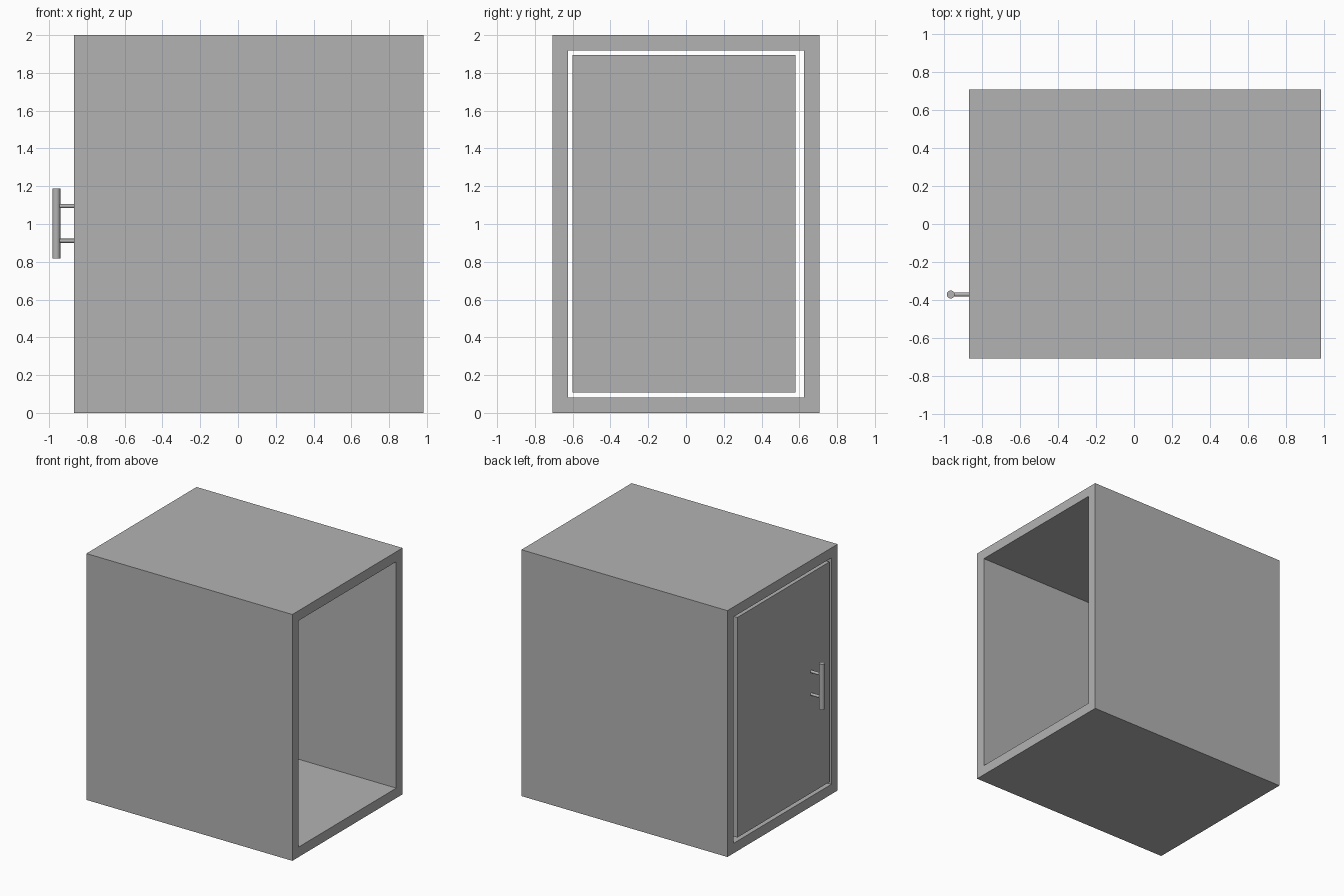
import bpy
import math

cube = bpy.data.objects.get("Cube")
if cube:
    bpy.data.objects.remove(cube, do_unlink=True)

grey = bpy.data.materials.new("plain_grey")
grey.use_nodes = True
COLOR = (0.45, 0.45, 0.45, 1)
grey.diffuse_color = COLOR
grey.node_tree.nodes["Principled BSDF"].inputs["Base Color"].default_value = COLOR

LEFT, RIGHT = -0.867, 0.983      # door end and open end of the case
HALF_DEPTH, HEIGHT, WALL = 0.707, 2.0, 0.081


def box(name, low, high):
    centre = [(a + b) / 2 for a, b in zip(low, high)]
    bpy.ops.mesh.primitive_cube_add(size=1, location=centre)
    obj = bpy.context.object
    obj.name = name
    obj.scale = [b - a for a, b in zip(low, high)]
    bpy.ops.object.transform_apply(location=False, rotation=False, scale=True)
    obj.data.materials.append(grey)
    return obj


def rod(name, radius, length, centre, tilt=0.0):
    bpy.ops.mesh.primitive_cylinder_add(vertices=32, radius=radius, depth=length,
                                        location=centre, rotation=(0, tilt, 0))
    obj = bpy.context.object
    obj.name = name
    obj.data.materials.append(grey)
    bpy.ops.object.shade_smooth_by_angle(angle=math.radians(40))
    return obj


# Case: a rectangular tube, open from end to end
case = box("case", (LEFT, -HALF_DEPTH, 0), (RIGHT, HALF_DEPTH, HEIGHT))
cutter = box("case_cutter", (LEFT - 0.1, -HALF_DEPTH + WALL, WALL),
             (RIGHT + 0.1, HALF_DEPTH - WALL, HEIGHT - WALL))
cut = case.modifiers.new("hollow", 'BOOLEAN')
cut.operation = 'DIFFERENCE'
cut.solver = 'EXACT'
cut.object = cutter
bpy.context.view_layer.objects.active = case
bpy.ops.object.modifier_apply(modifier=cut.name)
bpy.data.objects.remove(cutter, do_unlink=True)

# Door: flush with the case end, with a gap all round
box("door", (LEFT, -0.602, 0.109), (LEFT + WALL, 0.579, 1.896))

# Handle: upright bar on two posts
BAR_X, BAR_Y, BAR_Z = -0.962, -0.37, 1.003
rod("handle_bar", 0.021, 0.37, (BAR_X, BAR_Y, BAR_Z))
for name, side in (("upper_handle_post", 1), ("lower_handle_post", -1)):
    rod(name, 0.011, LEFT - BAR_X, ((LEFT + BAR_X) / 2, BAR_Y, BAR_Z + side * 0.092),
        math.pi / 2)
